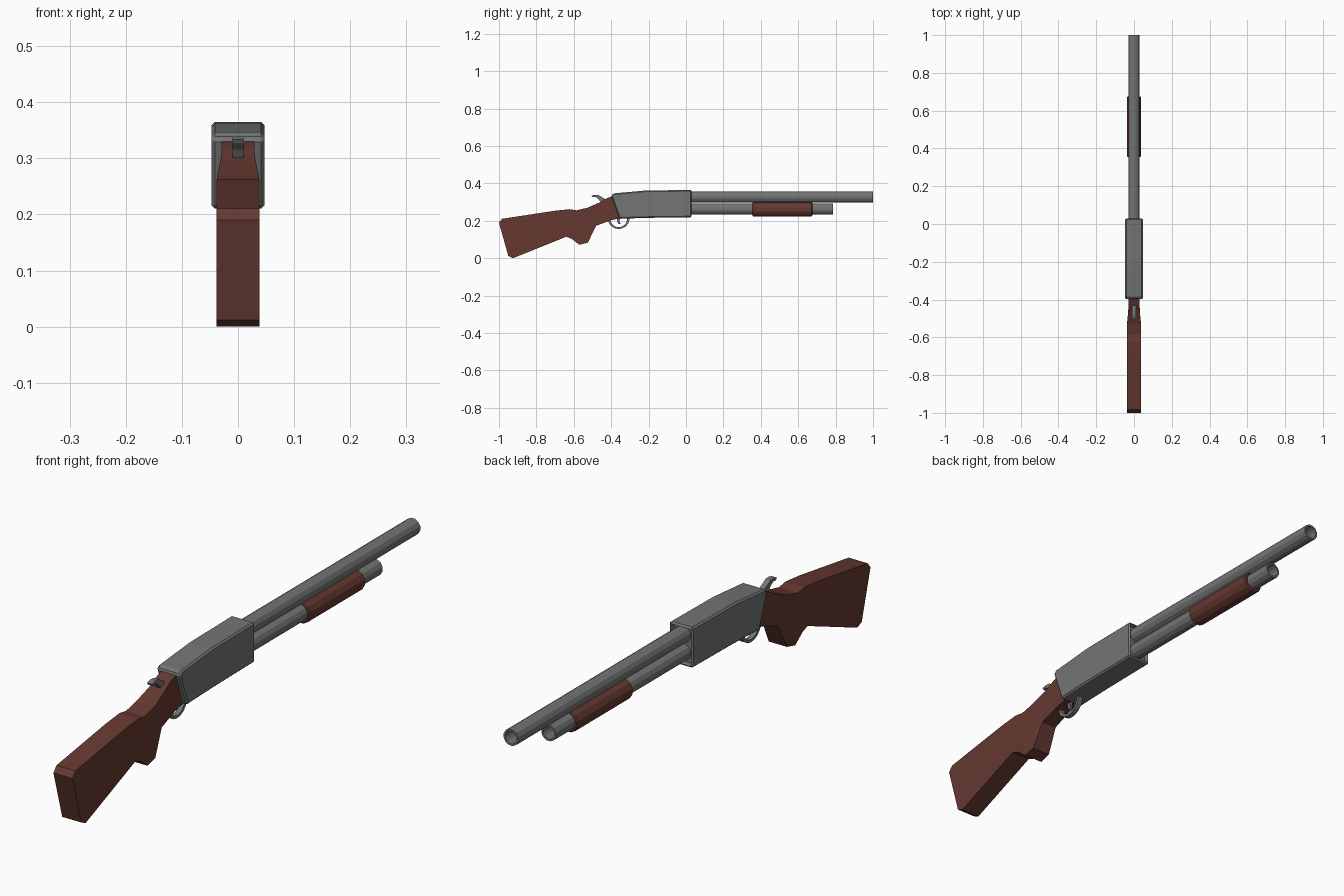
import bpy, bmesh, math
from mathutils import Vector

if "Cube" in bpy.data.objects:
    bpy.data.objects.remove(bpy.data.objects["Cube"])


def material(name, rgb):
    m = bpy.data.materials.new(name)
    m.diffuse_color = (*rgb, 1)
    m.use_nodes = True
    m.node_tree.nodes["Principled BSDF"].inputs["Base Color"].default_value = m.diffuse_color
    return m


wood = material("wood", (0.13, 0.04, 0.03))
steel = material("steel", (0.17, 0.18, 0.175))


def finish(bm, name, mat):
    bmesh.ops.recalc_face_normals(bm, faces=bm.faces)
    me = bpy.data.meshes.new(name)
    bm.to_mesh(me)
    bm.free()
    me.materials.append(mat)
    ob = bpy.data.objects.new(name, me)
    bpy.context.collection.objects.link(ob)
    return ob


def loft(name, sections, mat, bevel=0.0, recess=None):
    """Sections along the side view: (y_top, z_top, y_bottom, z_bottom, half_width)."""
    bm = bmesh.new()
    rings = [[bm.verts.new(p) for p in ((-w, yt, zt), (w, yt, zt), (w, yb, zb), (-w, yb, zb))]
             for yt, zt, yb, zb, w in sections]
    for a, b in zip(rings, rings[1:]):
        for i in range(4):
            j = (i + 1) % 4
            bm.faces.new((a[i], a[j], b[j], b[i]))
    bm.faces.new(rings[0])
    bm.faces.new(rings[-1])
    bmesh.ops.recalc_face_normals(bm, faces=bm.faces)
    if bevel:
        sharp = [e for e in bm.edges if e.calc_face_angle() > 0.6]
        bmesh.ops.bevel(bm, geom=sharp, offset=bevel, segments=1, affect='EDGES')
    if recess:
        front = max((f for f in bm.faces if f.normal.y > 0.95), key=lambda f: f.calc_area())
        bmesh.ops.inset_region(bm, faces=[front], thickness=recess[0])
        bmesh.ops.translate(bm, verts=front.verts, vec=(0, -recess[1], 0))
    return finish(bm, name, mat)


def tube(name, y0, y1, z, r_out, r_in, mat, chamfer=0.0, n=12):
    """Hollow tube along y."""
    bm = bmesh.new()
    profile = [(y0, r_in), (y0, r_out - chamfer), (y1, r_out - chamfer), (y1, r_in)]
    if chamfer:
        profile[2:2] = [(y0 + chamfer, r_out), (y1 - chamfer, r_out)]
    rings = []
    for y, r in profile:
        rings.append([bm.verts.new((r * math.cos(a), y, z + r * math.sin(a)))
                      for a in (2 * math.pi * (i + 0.5) / n for i in range(n))])
    for a, b in zip(rings, rings[1:] + rings[:1]):
        for i in range(n):
            j = (i + 1) % n
            bm.faces.new((a[i], a[j], b[j], b[i]))
    return finish(bm, name, mat)


# Receiver with chamfered edges and recessed front
loft("receiver", [
    (-0.400, 0.335, -0.355, 0.210, 0.047),
    (-0.385, 0.347, -0.335, 0.212, 0.047),
    (-0.215, 0.362, -0.200, 0.216, 0.047),
    (0.030, 0.365, 0.030, 0.219, 0.047)], steel, bevel=0.006, recess=(0.005, 0.015))

# Barrel, magazine tube and sliding grip
tube("barrel", -0.02, 1.0, 0.328, 0.030, 0.023, steel)
tube("magazine_tube", -0.02, 0.785, 0.263, 0.030, 0.023, steel)
tube("pump_grip", 0.355, 0.675, 0.261, 0.039, 0.028, wood, chamfer=0.004)

# Stock, narrowing at the neck
loft("stock", [
    (-1.000, 0.190, -0.950, 0.012, 0.038),
    (-0.983, 0.211, -0.925, 0.000, 0.038),
    (-0.700, 0.254, -0.640, 0.115, 0.038),
    (-0.623, 0.262, -0.612, 0.104, 0.038),
    (-0.585, 0.256, -0.570, 0.072, 0.038),
    (-0.527, 0.270, -0.525, 0.083, 0.037),
    (-0.465, 0.297, -0.480, 0.174, 0.031),
    (-0.425, 0.320, -0.395, 0.205, 0.029),
    (-0.385, 0.335, -0.340, 0.215, 0.029)], wood)

# Hammer
loft("hammer", [
    (-0.505, 0.334, -0.500, 0.326, 0.010),
    (-0.490, 0.339, -0.485, 0.328, 0.010),
    (-0.468, 0.338, -0.468, 0.316, 0.010),
    (-0.425, 0.312, -0.445, 0.285, 0.010)], steel)

# Trigger guard: half ring below the receiver
guard = []
for i in range(11):
    a = math.radians(168 + 204 * i / 10)
    c, s = math.cos(a), math.sin(a)
    guard.append((-0.36 + 0.046 * c, 0.212 + 0.046 * s, -0.36 + 0.058 * c, 0.212 + 0.056 * s, 0.009))
loft("trigger_guard", guard, steel)

# Trigger
loft("trigger", [
    (-0.370, 0.220, -0.350, 0.220, 0.005),
    (-0.370, 0.200, -0.356, 0.200, 0.005),
    (-0.360, 0.182, -0.350, 0.184, 0.005)], steel)
